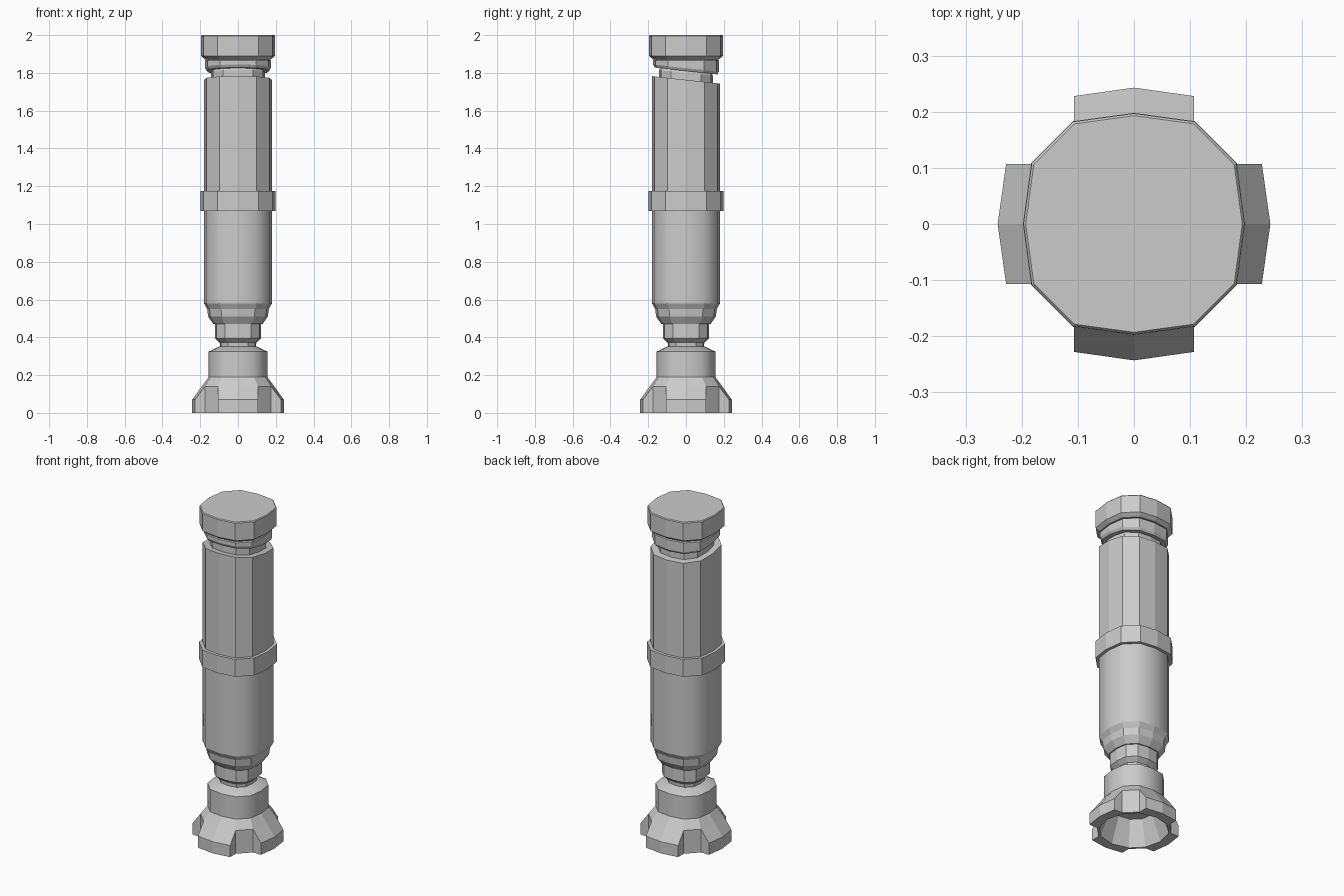
import bpy, bmesh, math

if "Cube" in bpy.data.objects:
    bpy.data.objects.remove(bpy.data.objects["Cube"])

RATIO = 0.55    # short side of the corner points
CORNER = 0.925  # corner distance relative to the axis points


def section(s, z, tilt=0.0, corner=CORNER, side=None):
    """12-sided squared-round outline with half width s, top tilted along y."""
    a = s * corner
    b = s * RATIO if side is None else side
    pts = []
    for k in range(4):
        c, n = round(math.cos(k * math.pi / 2)), round(math.sin(k * math.pi / 2))
        for x, y in ((a, -b), (s, 0), (a, b)):
            px, py = x * c - y * n, x * n + y * c
            pts.append((px, py, z + tilt * py))
    return pts


def finish(name, bm, smooth=None):
    bmesh.ops.recalc_face_normals(bm, faces=bm.faces)
    me = bpy.data.meshes.new(name)
    bm.to_mesh(me)
    bm.free()
    ob = bpy.data.objects.new(name, me)
    bpy.context.collection.objects.link(ob)
    if smooth:
        bpy.ops.object.select_all(action='DESELECT')
        ob.select_set(True)
        bpy.context.view_layer.objects.active = ob
        bpy.ops.object.shade_smooth_by_angle(angle=math.radians(smooth))
    return ob


def bridge(bm, r0, r1):
    n = len(r0)
    for i in range(n):
        j = (i + 1) % n
        bm.faces.new((r0[i], r0[j], r1[j], r1[i]))


def loft(name, rings, smooth=None):
    """Closed solid through (half width, z, tilt) rings."""
    bm = bmesh.new()
    loops = [[bm.verts.new(p) for p in section(*r)] for r in rings]
    for r0, r1 in zip(loops, loops[1:]):
        bridge(bm, r0, r1)
    bm.faces.new(loops[0])
    bm.faces.new(loops[-1])
    return finish(name, bm, smooth)


# Flared hollow foot with four lobes and notched diagonals
bm = bmesh.new()


def ring(*args, **kw):
    return [bm.verts.new(p) for p in section(*args, **kw)]


top = ring(0.155, 0.19)
mid = ring(0.192, 0.14, corner=0.91, side=0.107)
rim = ring(0.243, 0.07, corner=0.938, side=0.107)
low = ring(0.243, 0.0, corner=0.938, side=0.107)
notch = ring(0.192, 0.0, corner=0.91, side=0.107)
inner = ring(0.188, 0.0, corner=0.87, side=0.100)
roof = ring(0.13, 0.15)
bridge(bm, top, mid)
for k in range(4):
    i = 3 * k
    for a in (i, i + 1):
        bm.faces.new((mid[a], mid[a + 1], rim[a + 1], rim[a]))
        bm.faces.new((rim[a], rim[a + 1], low[a + 1], low[a]))
        bm.faces.new((low[a], low[a + 1], notch[a + 1], notch[a]))
    for a in (i, i + 2):
        bm.faces.new((mid[a], rim[a], low[a], notch[a]))
    a, b = i + 2, (i + 3) % 12
    bm.faces.new((mid[a], mid[b], notch[b], notch[a]))
bridge(bm, notch, inner)
bridge(bm, inner, roof)
bm.faces.new(roof)
bm.faces.new(top)
finish("foot", bm)

# Ankle drum and narrow stepped neck
loft("foot_drum", [(0.155, 0.19), (0.155, 0.325), (0.10, 0.352)], 40)
loft("lower_neck", [(0.095, 0.345), (0.097, 0.372), (0.123, 0.395), (0.123, 0.47)])
loft("lower_collar", [(0.13, 0.47), (0.158, 0.51), (0.163, 0.55), (0.18, 0.58)])

# Long shaft with band
loft("lower_shaft", [(0.18, 0.58), (0.18, 1.07)], 40)
loft("middle_band", [(0.198, 1.07), (0.198, 1.175)])
T = -0.11
loft("upper_shaft", [(0.18, 1.175), (0.18, 1.763, T)])

# Slanted groove and cap
loft("upper_neck", [(0.143, 1.763, T), (0.143, 1.80, T), (0.135, 1.815, T)])
loft("upper_collar", [(0.165, 1.81, T), (0.174, 1.825, T), (0.174, 1.865), (0.16, 1.875)])
loft("top_cap", [(0.174, 1.872), (0.197, 1.89), (0.197, 1.995), (0.193, 2.0)])
